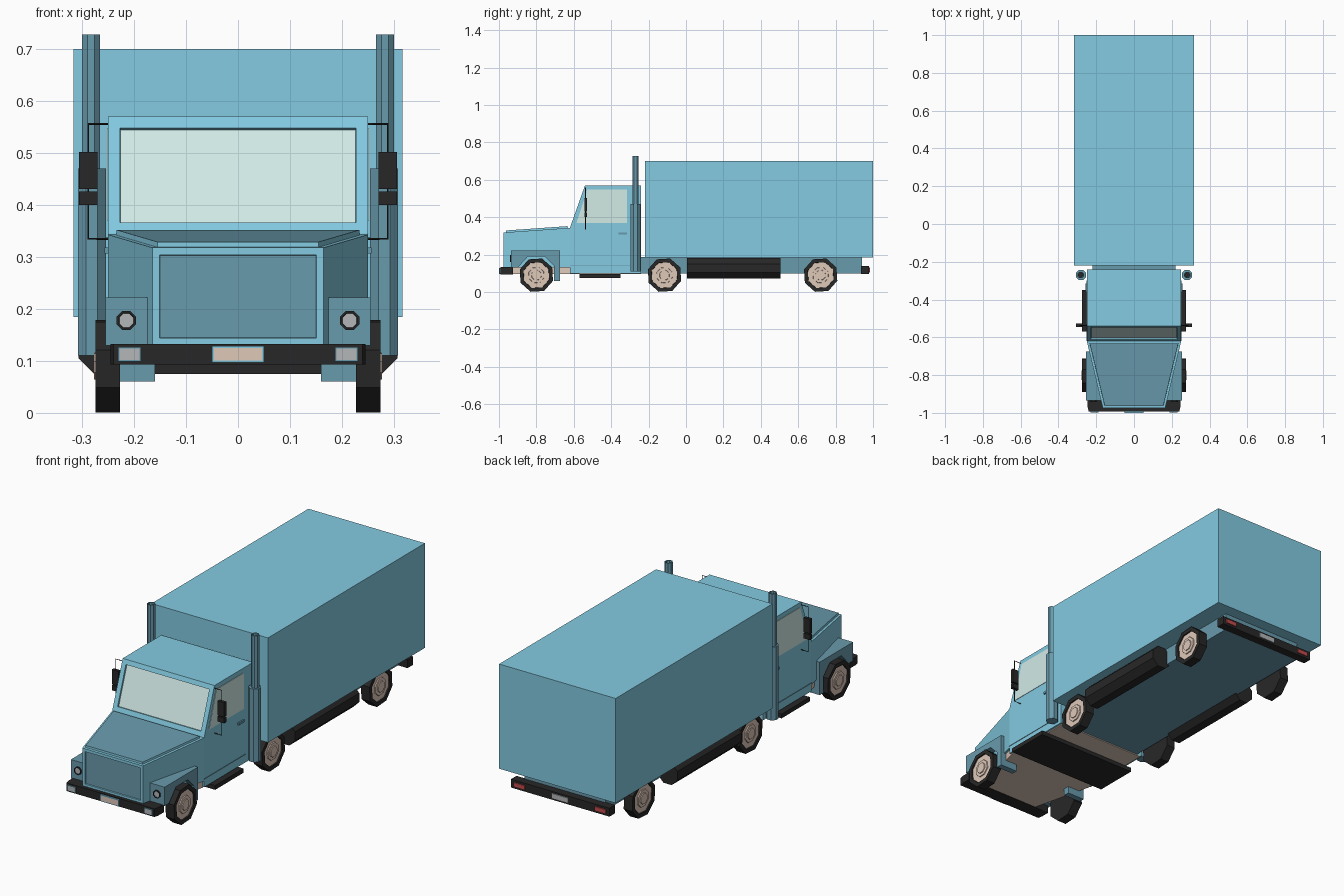
import bpy, bmesh, math
from mathutils import Vector

if "Cube" in bpy.data.objects:
    bpy.data.objects.remove(bpy.data.objects["Cube"])


def material(name, r, g, b):
    m = bpy.data.materials.new(name)
    m.diffuse_color = (r ** 2.2, g ** 2.2, b ** 2.2, 1)
    m.use_nodes = True
    m.node_tree.nodes["Principled BSDF"].inputs["Base Color"].default_value = m.diffuse_color
    return m


BLUE = material("light_blue", .51, .79, .88)
DARK = material("dull_blue", .41, .60, .67)
BLACK = material("black", .17, .17, .17)
BEIGE = material("beige", .87, .78, .72)
GLASS = material("glass", .82, .92, .90)
LAMP = material("lamp_grey", .70, .71, .72)
RED = material("lamp_red", .75, .30, .30)


def finish(name, bm, mat):
    bmesh.ops.recalc_face_normals(bm, faces=bm.faces)
    me = bpy.data.meshes.new(name)
    bm.to_mesh(me)
    bm.free()
    me.materials.append(mat)
    ob = bpy.data.objects.new(name, me)
    bpy.context.collection.objects.link(ob)
    return ob


def prism(name, pts, axis, a, b, mat):
    """Extrude a 2D profile along an axis from a to b."""
    def place(p, t):
        return {"x": (t, p[0], p[1]), "y": (p[0], t, p[1]), "z": (p[0], p[1], t)}[axis]
    bm = bmesh.new()
    ends = [[bm.verts.new(place(p, t)) for p in pts] for t in (a, b)]
    n = len(pts)
    for ring in ends:
        bm.faces.new(ring)
    for i in range(n):
        j = (i + 1) % n
        bm.faces.new((ends[0][i], ends[0][j], ends[1][j], ends[1][i]))
    return finish(name, bm, mat)


def box(name, x, y, z, mat):
    return prism(name, [(x[0], y[0]), (x[1], y[0]), (x[1], y[1]), (x[0], y[1])], "z", *z, mat)


def ngon(u, v, r, n=8, turn=22.5):
    return [(u + r * math.cos(math.radians(turn + 360 * i / n)),
             v + r * math.sin(math.radians(turn + 360 * i / n))) for i in range(n)]


def panel(ob, direction, steps):
    """Inset the face that looks along direction; steps are (width, depth, material)."""
    bm = bmesh.new()
    bm.from_mesh(ob.data)
    d = Vector(direction).normalized()
    f = max(bm.faces, key=lambda f: f.normal.dot(d))
    for width, depth, mat in steps:
        bmesh.ops.inset_individual(bm, faces=[f], thickness=width, depth=0, use_even_offset=True)
        if depth:
            bmesh.ops.inset_individual(bm, faces=[f], thickness=.001, depth=depth, use_even_offset=True)
        if mat.name not in ob.data.materials:
            ob.data.materials.append(mat)
        f.material_index = ob.data.materials.find(mat.name)
    bm.to_mesh(ob.data)
    bm.free()


# Cargo box and chassis
box("cargo_box", (-.317, .317), (-.22, 1), (.185, .70), BLUE)
box("chassis", (-.22, .22), (-.24, .94), (.10, .186), DARK)

# Cab with recessed windshield
cab = prism("cab", [(-.62, .10), (-.62, .345), (-.54, .57), (-.24, .57), (-.24, .10)],
            "x", -.25, .25, BLUE)
panel(cab, (0, -.94, .34), [(.023, -.008, GLASS)])

# Tapered hood with raised lid and recessed grille
bm = bmesh.new()
for s in (-1, 1):
    for p in ((.165, -.975, .13), (.165, -.975, .318), (.25, -.62, .13), (.25, -.62, .343)):
        bm.verts.new((s * p[0], p[1], p[2]))
bmesh.ops.convex_hull(bm, input=bm.verts)
bmesh.ops.dissolve_limit(bm, angle_limit=.02, verts=bm.verts, edges=bm.edges)
hood = finish("hood", bm, BLUE)
panel(hood, (0, 0, 1), [(.012, .010, DARK)])
panel(hood, (0, -1, 0), [(.014, -.006, DARK)])

# Underside floor and full-width step board
prism("cab_floor", [(-.16, -.95), (.16, -.95), (.24, -.62), (.24, -.24), (-.24, -.24), (-.24, -.62)],
      "z", .095, .135, BEIGE)
box("step_board", (-.275, .275), (-.57, -.35), (.075, .096), BLACK)

# Front bumper with number plate
prism("front_bumper", [(-.24, -.992), (.24, -.992), (.245, -.97), (.245, -.925), (-.245, -.925), (-.245, -.97)],
      "z", .093, .133, BLACK)
plate = box("front_plate", (-.05, .05), (-1, -.99), (.097, .129), BLUE)
panel(plate, (0, -1, 0), [(.004, 0, BEIGE)])

# Rear bumper with plate
box("rear_bumper", (-.268, .268), (.935, .978), (.097, .138), BLACK)
box("rear_plate", (-.045, .045), (.975, .983), (.105, .130), LAMP)

for s, side in ((-1, "left"), (1, "right")):
    # Wheels with recessed rim and hub
    for y, place in ((-.80, "front"), (-.115, "middle"), (.72, "rear")):
        w = prism(f"{place}_{side}_wheel", ngon(y, .09, .094, 8, 26), "x", s * .227, s * .274, BLACK)
        panel(w, (s, 0, 0), [(.019, -.006, BEIGE), (.026, .005, BEIGE), (.014, .004, BEIGE)])

    # Fender with wheel arch
    prism(f"{side}_fender", [(-.935, .13), (-.935, .222), (-.675, .222), (-.675, .06), (-.705, .06),
                             (-.705, .14), (-.755, .19), (-.845, .19), (-.90, .13)],
          "x", s * .16, s * .255, DARK)

    # Headlight and bumper lamps
    h = prism(f"{side}_headlight", ngon(s * .215, .178, .020), "y", -.942, -.93, BLACK)
    panel(h, (0, -1, 0), [(.004, -.002, LAMP)])
    t = box(f"{side}_indicator", (s * .187, s * .231), (-.998, -.99), (.099, .127), DARK)
    panel(t, (0, -1, 0), [(.003, 0, LAMP)])
    box(f"{side}_tail_light", (s * .19, s * .25), (.975, .983), (.107, .128), RED)

    # Fuel tank
    prism(f"{side}_fuel_tank", ngon(s * .253, .127, .058), "y", .005, .505, BLACK)

    # Exhaust stack
    prism(f"{side}_exhaust_base", ngon(s * .281, -.27, .029), "z", .11, .47, DARK)
    e = prism(f"{side}_exhaust_pipe", ngon(s * .283, -.27, .0185), "z", .46, .728, DARK)
    panel(e, (0, 0, 1), [(.004, -.03, BLACK)])

    # Side window, door handle and door sill
    prism(f"{side}_window", [(-.585, .37), (-.528, .547), (-.315, .547), (-.315, .37)],
          "x", s * .24, s * .252, GLASS)
    box(f"{side}_door_handle", (s * .248, s * .257), (-.36, -.315), (.307, .318), DARK)
    box(f"{side}_door_sill", (s * .245, s * .252), (-.62, -.30), (.138, .142), DARK)

    # Mirror bracket and two mirrors
    cu = bpy.data.curves.new(f"{side}_mirror_bracket", "CURVE")
    cu.dimensions = "3D"
    cu.bevel_depth = .0022
    cu.bevel_resolution = 0
    sp = cu.splines.new("POLY")
    sp.points.add(3)
    for p, (x, z) in zip(sp.points, ((.245, .556), (.288, .556), (.288, .335), (.245, .335))):
        p.co = (s * x, -.538, z, 1)
    cu.materials.append(BLACK)
    bpy.context.collection.objects.link(bpy.data.objects.new(cu.name, cu))
    box(f"{side}_mirror", (s * .27, s * .306), (-.544, -.528), (.431, .502), BLACK)
    box(f"{side}_lower_mirror", (s * .27, s * .306), (-.544, -.528), (.40, .426), BLACK)
